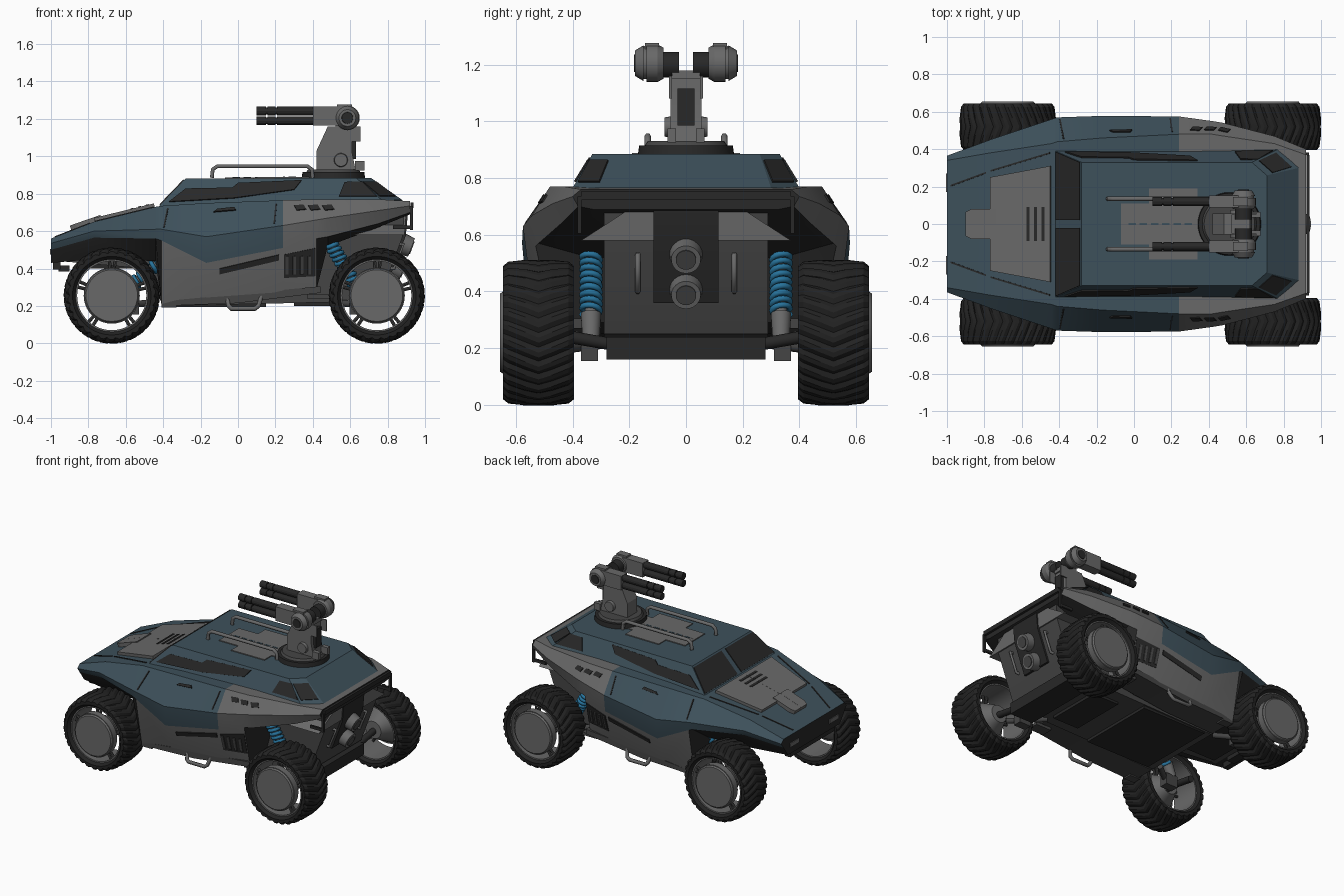
import bpy, bmesh, math
from mathutils import Vector, Matrix
from mathutils.bvhtree import BVHTree

if "Cube" in bpy.data.objects:
    bpy.data.objects.remove(bpy.data.objects["Cube"], do_unlink=True)


def material(name, r, g, b):
    m = bpy.data.materials.new(name)
    m.use_nodes = True
    m.diffuse_color = (r, g, b, 1)
    m.node_tree.nodes["Principled BSDF"].inputs["Base Color"].default_value = (r, g, b, 1)
    return m


blue = material("slate blue paint", .047, .081, .104)
grey = material("grey metal", .14, .14, .14)
iron = material("dark iron", .06, .06, .06)
black = material("black trim", .021, .021, .021)
rubber = material("rubber", .016, .016, .016)
coil = material("spring blue", .02, .17, .33)


def finish(name, bm, mats, mirror=True, merge=False):
    bmesh.ops.recalc_face_normals(bm, faces=bm.faces)
    mesh = bpy.data.meshes.new(name)
    bm.to_mesh(mesh)
    bm.free()
    for m in mats if isinstance(mats, list) else [mats]:
        mesh.materials.append(m)
    mesh.polygons.foreach_set("use_smooth", [True] * len(mesh.polygons))
    mesh.set_sharp_from_angle(angle=math.radians(24))
    ob = bpy.data.objects.new(name, mesh)
    bpy.context.collection.objects.link(ob)
    if mirror:
        mod = ob.modifiers.new("Mirror", "MIRROR")
        mod.use_axis = (False, True, False)
        mod.use_mirror_merge = merge


def solid(name, front, back, mat, mirror=True):
    """Prism between two matching outlines."""
    bm = bmesh.new()
    a = [bm.verts.new(p) for p in front]
    b = [bm.verts.new(p) for p in back]
    bm.faces.new(a)
    bm.faces.new(b[::-1])
    for i in range(len(a)):
        j = (i + 1) % len(a)
        bm.faces.new((a[i], b[i], b[j], a[j]))
    finish(name, bm, mat, mirror)


def prism(name, pts, y0, y1, mat, mirror=True):
    solid(name, [(x, y0, z) for x, z in pts], [(x, y1, z) for x, z in pts], mat, mirror)


def loft(name, rings, mats, rule):
    bm = bmesh.new()
    rows = [[bm.verts.new(p) for p in ring] for ring in rings]
    for i, (r, s) in enumerate(zip(rows, rows[1:])):
        for j in range(len(r) - 1):
            f = bm.faces.new((r[j], r[j + 1], s[j + 1], s[j]))
            f.material_index = rule(i, j)
    for k in (0, -1):
        bm.faces.new(rows[k]).material_index = rule(k, -1)
    bmesh.ops.recalc_face_normals(bm, faces=bm.faces)
    tree = BVHTree.FromBMesh(bm)
    finish(name, bm, mats, merge=True)
    return tree


RAYS = {"side": (lambda u, v: (u, 3, v), (0, -1, 0)),
        "top": (lambda u, v: (u, max(v, .0005), 3), (0, 0, -1))}


def plate(name, tree, axis, pts, mat, off=.006):
    """Thin panel whose outline is projected onto a surface."""
    start, way = RAYS[axis]
    front, back = [], []
    for u, v in pts:
        hit, n, _, _ = tree.ray_cast(Vector(start(u, v)), Vector(way))
        if hit is None:
            return
        if n.dot(Vector(way)) > 0:
            n = -n
        front.append(hit + n * off)
        back.append(hit - n * .003)
    solid(name, front, back, mat)


def part(name, mat, shapes, mirror=True, sides=24):
    """Shapes: (centre, size) boxes or (start, end, radius, end radius) cylinders."""
    bm = bmesh.new()
    for s in shapes:
        if len(s) == 2:
            m = Matrix.Translation(s[0]) @ Matrix.Diagonal((*s[1], 1))
            bmesh.ops.create_cube(bm, size=1, matrix=m)
        else:
            p, q = Vector(s[0]), Vector(s[1])
            m = Matrix.Translation((p + q) / 2) @ (q - p).to_track_quat("Z", "Y").to_matrix().to_4x4()
            bmesh.ops.create_cone(bm, cap_ends=True, segments=sides, radius1=s[2],
                                  radius2=s[-1], depth=(q - p).length, matrix=m)
    finish(name, bm, mat, mirror)


def pipe(name, pts, r, mat):
    cu = bpy.data.curves.new(name, "CURVE")
    cu.dimensions, cu.bevel_depth, cu.bevel_resolution, cu.use_fill_caps = "3D", r, 1, True
    for side in (1, -1):
        sp = cu.splines.new("POLY")
        sp.points.add(len(pts) - 1)
        for point, (x, y, z) in zip(sp.points, pts):
            point.co = (x, y * side, z, 1)
    cu.materials.append(mat)
    bpy.context.collection.objects.link(bpy.data.objects.new(name, cu))


def revolve(name, x, profile, n, mat, tread=0):
    """Closed ring around a wheel axle, with optional chevron grooves."""
    bm = bmesh.new()
    rows = []
    for i in range(n):
        row = []
        for t, r in profile:
            a = math.tau * i / n + (.2 * abs(t) if tread else 0)
            if i % 3 == 0 and r > .225:
                r -= tread
            row.append(bm.verts.new((x + r * math.cos(a), .52 + .125 * t, .255 + r * math.sin(a))))
        rows.append(row)
    k = len(profile)
    for i in range(n):
        a, b = rows[i], rows[(i + 1) % n]
        for j in range(k):
            bm.faces.new((a[j], a[(j + 1) % k], b[(j + 1) % k], b[j]))
    finish(name, bm, mat)


# Hull: stations along the length, each with deck, shoulder, lower and sill points (y, z)
stations = [(-1, .34, .56, .365, .535, .34, .5, .29, .43),
            (-.77, .38, .65, .45, .6, .44, .565, .37, .45),
            (-.44, .43, .73, .56, .61, .55, .56, .38, .44),
            (-.41, .44, .735, .57, .61, .555, .55, .49, .21),
            (-.17, .46, .75, .578, .57, .565, .43, .48, .22),
            (.24, .48, .765, .575, .63, .56, .51, .48, .25),
            (.42, .48, .77, .55, .66, .53, .56, .47, .29),
            (.48, .47, .77, .54, .67, .52, .57, .34, .52),
            (.75, .43, .77, .47, .71, .44, .64, .33, .62),
            (.92, .37, .76, .4, .735, .38, .7, .33, .69)]
rings = [[(x, 0, s[1])] + [(x, s[i], s[i + 1]) for i in (0, 2, 4, 6)] + [(x, 0, s[7])]
         for x, *s in stations]


def hull_paint(i, j):
    if j in (0, 1, 2):
        return 0 if 0 <= i < 5 else 1
    return 1 if j == 3 and 2 < i < 6 else 2


hull = loft("hull", rings, [blue, grey, black], hull_paint)

# Cabin: base outline and roof outline
base = [(-.42, 0, .735), (-.42, .39, .735), (.77, .4, .765), (.88, .3, .765), (.88, 0, .765)]
roof = [(-.28, 0, .88), (-.28, .33, .88), (.63, .33, .885), (.71, .26, .885), (.71, 0, .885)]
cabin = loft("cabin", [base, roof], [blue], lambda i, j: 0)
plate("windshield", cabin, "top", [(-.415, .022), (-.415, .385), (-.288, .33), (-.288, .022)], black)
plate("side_window", cabin, "side", [(-.37, .755), (-.28, .825), (-.03, .83), (0, .855),
                                     (.34, .87), (.3, .82), (-.02, .775)], black, .008)
plate("rear_side_window", cabin, "side", [(.54, .785), (.742, .785), (.66, .86), (.57, .86)], black, .008)
plate("rear_quarter_window", cabin, "side", [(.757, .785), (.84, .785), (.74, .86), (.667, .86)], black)
plate("roof_panel", cabin, "top", [(-.07, 0), (-.07, .11), (.08, .11), (.08, .19),
                                   (.34, .19), (.34, .11), (.38, .11), (.38, 0)], grey)
for i in range(6):
    x = -.03 + .06 * i
    plate("roof_dash", cabin, "top", [(x, 0), (x, .006), (x + .04, .006), (x + .04, 0)], blue, .008)
pipe("roof_rail", [(-.14, .135, .885), (-.135, .135, .93), (-.11, .135, .947),
                   (.37, .135, .947), (.395, .135, .93), (.4, .135, .885)], .012, grey)

# Hood details
plate("hood_panel", hull, "top", [(-.765, 0), (-.765, .25), (-.445, .31), (-.445, 0)], grey, .02)
plate("hood_latch", hull, "top", [(-.89, 0), (-.89, .065), (-.86, .08), (-.73, .08), (-.73, 0)], grey, .027)
for x in (-.57, -.53, -.49):
    plate("hood_vent", hull, "top", [(x, 0), (x, .09), (x + .016, .09), (x + .016, 0)], black, .023)
plate("hood_seam", hull, "top", [(-.98, .2), (-.79, .27), (-.79, .279), (-.98, .209)], black, .004)
plate("hood_seam_rear", hull, "top", [(-.765, .28), (-.45, .375), (-.45, .384), (-.765, .289)], black, .004)

# Body side details
plate("door_seam", hull, "side", [(.2, .745), (.19, .64), (.198, .64), (.208, .745)], black, .004)
plate("front_door_seam", hull, "side", [(-.38, .72), (-.4, .62), (-.392, .62), (-.372, .72)], black, .004)
plate("door_handle", hull, "side", [(-.13, .7), (-.11, .715), (-.02, .725), (-.01, .71)], black, .009)
for i in range(3):
    x = .3 + .075 * i
    plate("shoulder_vent", hull, "side", [(x, .735), (x + .05, .74), (x + .065, .715), (x + .015, .71)], black)
plate("sill_slot", hull, "side", [(-.1, .4), (.22, .475), (.22, .445), (-.1, .37)], black)
plate("sill_recess", hull, "side", [(.245, .475), (.415, .51), (.415, .36), (.245, .35)], black, .004)
for i in range(4):
    x = .252 + .04 * i
    plate("sill_rib", hull, "side", [(x, .465), (x + .016, .468), (x + .016, .37), (x, .37)], iron, .009)
prism("sill_plank", [(-.4, .2), (-.4, .225), (.44, .305), (.44, .27), (0, .215)], .3, .49, iron)
pipe("side_step", [(-.06, .47, .25), (-.05, .5, .2), (-.035, .5, .185),
                   (.09, .5, .185), (.11, .5, .2), (.13, .47, .27)], .013, grey)
part("sill_bracket", iron, [((-.37, .46, .205), (.08, .06, .025)), ((.43, .42, .25), (.12, .08, .02))])

# Central tub and underside
prism("tub", [(-.96, .44), (-.5, .4), (-.4, .2), (.5, .22), (.76, .25), (.88, .57), (.89, .7),
              (.6, .74), (-.9, .5)], -.29, .29, iron, False)
part("belly_plate", black, [((-.1, 0, .208), (.5, .56, .03)), ((.4, 0, .215), (.2, .4, .03)),
                            ((-.7, 0, .42), (.3, .44, .04)), ((.7, 0, .2), (.18, .56, .08))], False)

# Tail: panel, hatch, lamps, handles, bumper
outline = [(.37, .58), (.17, .71), (-.17, .71), (-.37, .58)]
solid("tail_panel", [(.89 + (z - .58) * .08, y, z) for y, z in outline],
      [(.6, y, z) for y, z in outline], grey, False)
prism("hatch", [(.7, .36), (.815, .36), (.897, .575), (.908, .688), (.7, .688)], -.115, .115, black, False)
out = Vector((.936, 0, -.351))
for z in (.535, .41):
    p = Vector((.88 - (.57 - z) * .375, 0, z))
    part("tail_lamp", grey, [(p, p + out * .065, .06, .052)], False)
    part("tail_lamp_lens", iron, [(p, p + out * .07, .036, .036)], False)
pipe("tail_handle", [(.8, .17, .4), (.835, .17, .4), (.885, .17, .53), (.86, .17, .53)], .01, grey)
part("rear_bar", black, [((.93, 0, .738), (.016, .74, .03))], False)
part("rear_bar_end", black, [((.928, .375, .67), (.016, .014, .13)), ((.88, .375, .62), (.1, .014, .02))])
part("front_bumper", black, [((-.97, 0, .42), (.04, .5, .05)), ((-.93, 0, .4), (.06, .3, .03))], False)
part("front_lamp", grey, [((-1, .22, .49), (.01, .1, .03))])

# Wheels and suspension
half = [(.8, .188), (1, .21), (1, .235), (.85, .25), (.4, .257)]
tyre = half + [(0, .257)] + [(-t, r) for t, r in half[::-1]]
for name, x, s in (("front", -.675, 1), ("rear", .742, -1)):
    revolve(name + "_tyre", x, tyre, 90, rubber, .01)
    revolve(name + "_rim", x, [(.85, .185), (.85, .2), (-.85, .2), (-.85, .185)], 48, grey)
    part(name + "_hub", grey, [((x, .6, .255), (x, .645, .255), .15, .15),
                               ((x, .645, .255), (x, .655, .255), .145, .138),
                               ((x, .45, .255), (x, .6, .255), .06, .14)], sides=40)
    spokes = []
    for k in range(10):
        a = math.tau * (k // 2) / 5 + (k % 2 - .5) * .16 + .3
        d = Vector((math.cos(a), 0, math.sin(a)))
        c = Vector((x, .59, .255))
        spokes.append((c + d * .13, c + d * .19, .009, .009))
    part(name + "_spokes", iron, spokes, sides=8)
    part(name + "_axle", black, [((x, .24, .21), (x, .47, .25), .022, .022)])
    part(name + "_arm", iron, [((x + .24 * s, .26, .22), (x + .03 * s, .42, .2), .018, .018),
                               ((x + .1 * s, .34, .195), (.09, .06, .08))])
    # Coil spring around its strut
    top = Vector((x + .28 * s, .335, .59 if s < 0 else .46))
    low = Vector((x + .12 * s, .335, .32))
    q = (low - top).to_track_quat("Z", "Y")
    turns = 12 if s < 0 else 7
    pts = []
    for k in range(turns * 14 + 1):
        a = math.tau * k / 14
        pts.append(top.lerp(low, k / (turns * 14)) + q @ Vector((math.cos(a), math.sin(a), 0)) * .031)
    pipe(name + "_spring", pts, .0115, coil)
    part(name + "_strut", grey, [(top, low, .022, .022),
                                 (low, (x + .08 * s, .335, .235), .036, .03)])

# Turret: ring, pedestal, twin guns
part("turret_base", black, [((.51, 0, .88), (.51, 0, .915), .17, .165)], False, 40)
part("turret_ring", iron, [((.51, 0, .915), (.51, 0, .93), .145, .135)], False, 40)
prism("turret_pedestal", [(.42, .92), (.42, 1.03), (.48, 1.16), (.61, 1.16), (.61, 1.02), (.63, .92)],
      -.055, .055, grey, False)
part("turret_spine", black, [((.615, 0, 1.05), (.03, .06, .13))], False)
part("pedestal_knob", grey, [((.55, .05, .98), (.55, .075, .98), .038, .034)])
part("pedestal_bracket", grey, [((.63, .055, 1.12), (.05, .01, .08)), ((.65, .05, .95), (.05, .03, .05))])
part("gun_axis", black, [((.585, .025, 1.2), (.585, .09, 1.2), .045, .045)])
part("gun_cradle", grey, [((.57, 0, 1.165), (.1, .1, .03))], False)
part("gun_housing", grey, [((.585, .08, 1.205), (.585, .1, 1.205), .055, .066),
                           ((.585, .1, 1.205), (.585, .14, 1.205), .066, .066),
                           ((.585, .14, 1.205), (.585, .15, 1.205), .056, .056),
                           ((.585, .15, 1.205), (.585, .18, 1.205), .063, .045),
                           ((.48, .12, 1.215), (.16, .065, .1)), ((.57, .12, 1.262), (.08, .05, .03))])
part("gun_boss", black, [((.585, .17, 1.205), (.585, .184, 1.205), .034, .03)])
barrels = []
for z in (1.242, 1.19):
    barrels.append(((.1, .12, z), (.41, .12, z), .018, .018))
    for a, b in ((.1, .15), (.158, .2), (.208, .4)):
        barrels.append(((a, .12, z), (b, .12, z), .024, .024))
part("gun_barrels", black, barrels, sides=12)
